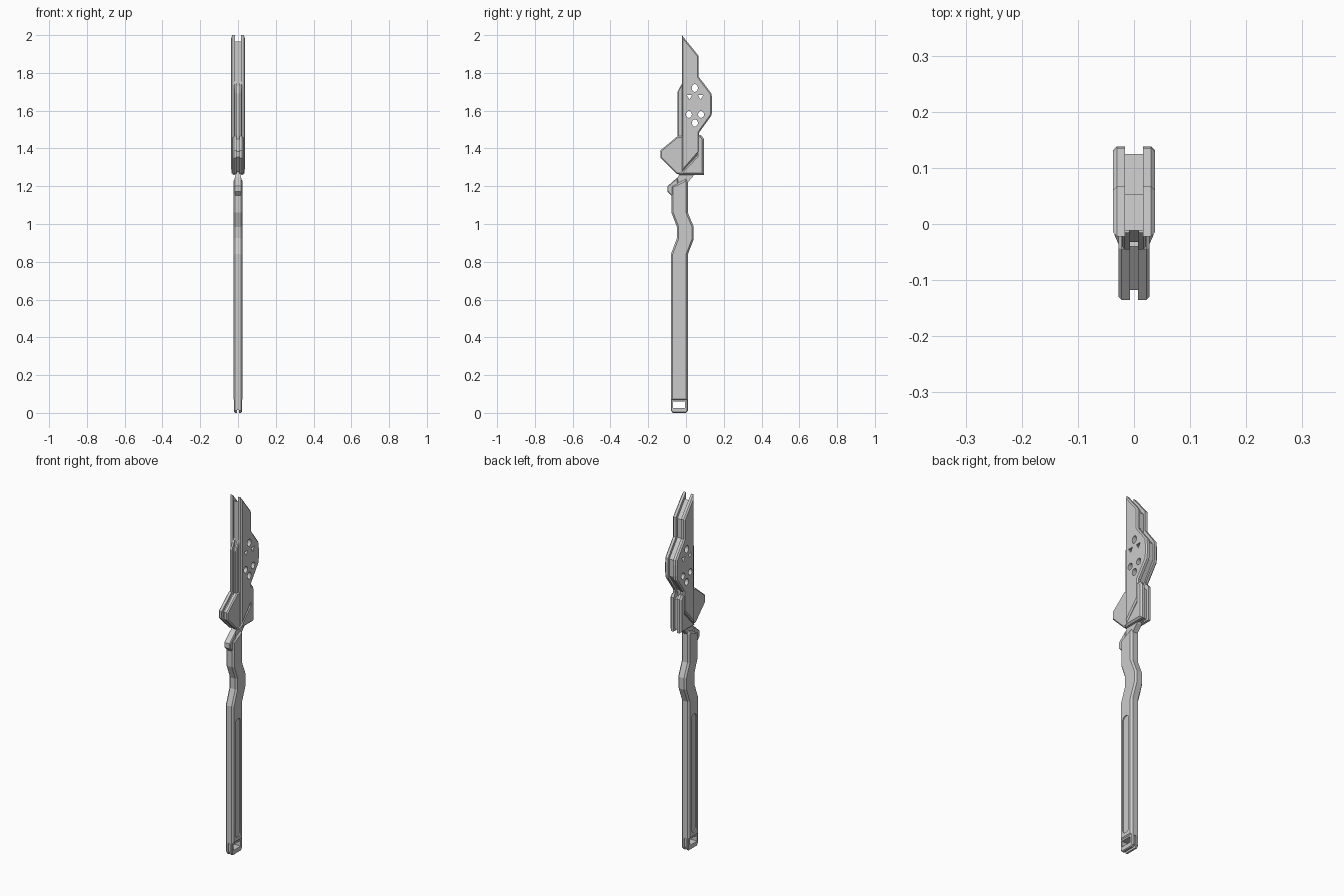
import bpy, bmesh, math
from mathutils import Matrix

if "Cube" in bpy.data.objects:
    bpy.data.objects.remove(bpy.data.objects["Cube"])


def prism(name, pts, x0, x1, bevel=0.0, cutter=False):
    """Extrude a (y, z) side profile from x0 to x1, chamfer the outer rim, mirror in x."""
    bm = bmesh.new()
    face = bm.faces.new([bm.verts.new((x0, y, z)) for y, z in pts])
    ext = bmesh.ops.extrude_face_region(bm, geom=[face], use_keep_orig=True)
    for v in ext["geom"]:
        if isinstance(v, bmesh.types.BMVert):
            v.co.x = x1
    if x0 == 0:
        inner = [f for f in bm.faces if all(abs(v.co.x) < 1e-6 for v in f.verts)]
        bmesh.ops.delete(bm, geom=inner, context="FACES_ONLY")
    bmesh.ops.recalc_face_normals(bm, faces=bm.faces)
    # an open half has its normals checked against the outer cap
    cap = max(bm.faces, key=lambda f: f.calc_center_median().x)
    if cap.normal.x < 0:
        bmesh.ops.reverse_faces(bm, faces=bm.faces)
    if bevel:
        rim = [e for e in bm.edges if all(abs(v.co.x - x1) < 1e-6 for v in e.verts)]
        bmesh.ops.bevel(bm, geom=rim, offset=bevel, segments=1, profile=0.5,
                        affect="EDGES", clamp_overlap=True)
    mesh = bpy.data.meshes.new(name)
    bm.to_mesh(mesh)
    bm.free()
    ob = bpy.data.objects.new(name, mesh)
    bpy.context.collection.objects.link(ob)
    mod = ob.modifiers.new("mirror", "MIRROR")
    mod.merge_threshold = 0.0001
    if cutter:
        ob.hide_render = True
        ob.display_type = "WIRE"
    return ob


def cut(ob, cutter):
    mod = ob.modifiers.new("cut", "BOOLEAN")
    mod.operation = "DIFFERENCE"
    mod.solver = "EXACT"
    mod.object = cutter


# Blade: two outer plates around a recessed core
plates = prism("blade_plates", [(-0.022, 2.0), (0.067, 1.89), (0.067, 1.78), (0.135, 1.69),
               (0.138, 1.66), (0.138, 1.60), (0.135, 1.575), (0.07, 1.485), (0.07, 1.38),
               (-0.022, 1.275)], 0.016, 0.0375, 0.007)
core = prism("blade_core", [(-0.012, 1.965), (0.053, 1.88), (0.053, 1.775), (0.125, 1.68),
             (0.125, 1.585), (0.055, 1.48), (0.055, 1.30), (-0.012, 1.30)], 0, 0.017)

# Holes through the blade
bm = bmesh.new()
for y, z, ry, rz, n, turn in [(0.047, 1.72, 0.016, 0.021, 16, 0), (0.018, 1.675, 0.017, 0.017, 3, 150),
                              (0.077, 1.675, 0.017, 0.017, 3, 30), (0.015, 1.58, 0.016, 0.018, 16, 0),
                              (0.08, 1.58, 0.016, 0.018, 16, 0), (0.047, 1.535, 0.016, 0.019, 16, 0)]:
    m = (Matrix.Translation((0, y, z)) @ Matrix.Diagonal((1, ry, rz, 1))
         @ Matrix.Rotation(math.radians(turn), 4, "X") @ Matrix.Rotation(math.pi / 2, 4, "Y"))
    bmesh.ops.create_cone(bm, cap_ends=True, segments=n, radius1=1, radius2=1, depth=0.2, matrix=m)
mesh = bpy.data.meshes.new("blade_hole_cutter")
bm.to_mesh(mesh)
bm.free()
holes = bpy.data.objects.new("blade_hole_cutter", mesh)
bpy.context.collection.objects.link(holes)
holes.hide_render = True
holes.display_type = "WIRE"
for ob in (plates, core):
    cut(ob, holes)

# Slotted rail in front of the blade
prism("front_rail", [(-0.015, 1.755), (-0.045, 1.70), (-0.045, 1.40), (-0.015, 1.40)],
      0.007, 0.021, 0.004)
prism("front_rail_core", [(-0.01, 1.735), (-0.032, 1.69), (-0.032, 1.40), (-0.01, 1.40)], 0, 0.009)

# Guard: pointed front halves, core and rear rails
prism("guard_halves", [(-0.045, 1.465), (-0.135, 1.39), (-0.135, 1.35), (-0.05, 1.265),
      (0.06, 1.265), (0.06, 1.40), (-0.01, 1.465)], 0.007, 0.028, 0.006)
prism("guard_core", [(-0.04, 1.45), (-0.118, 1.385), (-0.118, 1.355), (-0.045, 1.275),
      (0.06, 1.275), (0.06, 1.44)], 0, 0.009)
prism("guard_rear", [(0.055, 1.47), (0.08, 1.47), (0.095, 1.45), (0.095, 1.26), (-0.04, 1.26),
      (0.055, 1.36)], 0.012, 0.035, 0.009)
prism("guard_rear_core", [(0.05, 1.45), (0.08, 1.44), (0.08, 1.27), (0.0, 1.27)], 0, 0.014)

# Neck and front catch
prism("neck", [(-0.065, 1.20), (-0.045, 1.245), (-0.025, 1.28), (0.045, 1.28), (0.04, 1.255),
      (0.005, 1.215)], 0, 0.015)
prism("front_catch", [(-0.06, 1.145), (-0.077, 1.15), (-0.098, 1.172), (-0.098, 1.20),
      (-0.045, 1.247), (-0.04, 1.20)], 0, 0.019, 0.004)

# Handle with chamfered rim
handle = prism("handle", [(-0.08, 0.065), (-0.08, 0.84), (-0.048, 0.925), (-0.048, 0.985),
               (-0.077, 1.06), (-0.077, 1.20), (0.0, 1.238), (0.01, 1.22), (0.01, 1.06),
               (0.041, 0.985), (0.041, 0.92), (0.01, 0.84), (0.01, 0.065)], 0, 0.025, 0.009)

# Long rounded recess in each side of the handle
r, mid = 0.023, -0.035
capsule = [(mid + r * math.cos(math.pi * i / 8), 0.735 + r * math.sin(math.pi * i / 8)) for i in range(9)]
capsule += [(mid - r * math.cos(math.pi * i / 8), 0.115 - r * math.sin(math.pi * i / 8)) for i in range(9)]
cut(handle, prism("recess_cutter", capsule, 0.019, 0.05, cutter=True))

# End cap with a lanyard hole and a notched bottom
cap = prism("end_cap", [(-0.08, 0.075), (-0.08, 0.012), (-0.07, 0.0), (0.0, 0.0), (0.01, 0.012),
            (0.01, 0.075)], 0.006, 0.020, 0.004)
cap_core = prism("end_cap_core", [(-0.074, 0.075), (-0.074, 0.015), (0.004, 0.015), (0.004, 0.075)],
                 0, 0.008)
slot = prism("lanyard_cutter", [(-0.07, 0.027), (-0.005, 0.027), (-0.005, 0.06), (-0.07, 0.06)],
             0, 0.1, cutter=True)
for ob in (cap, cap_core):
    cut(ob, slot)
